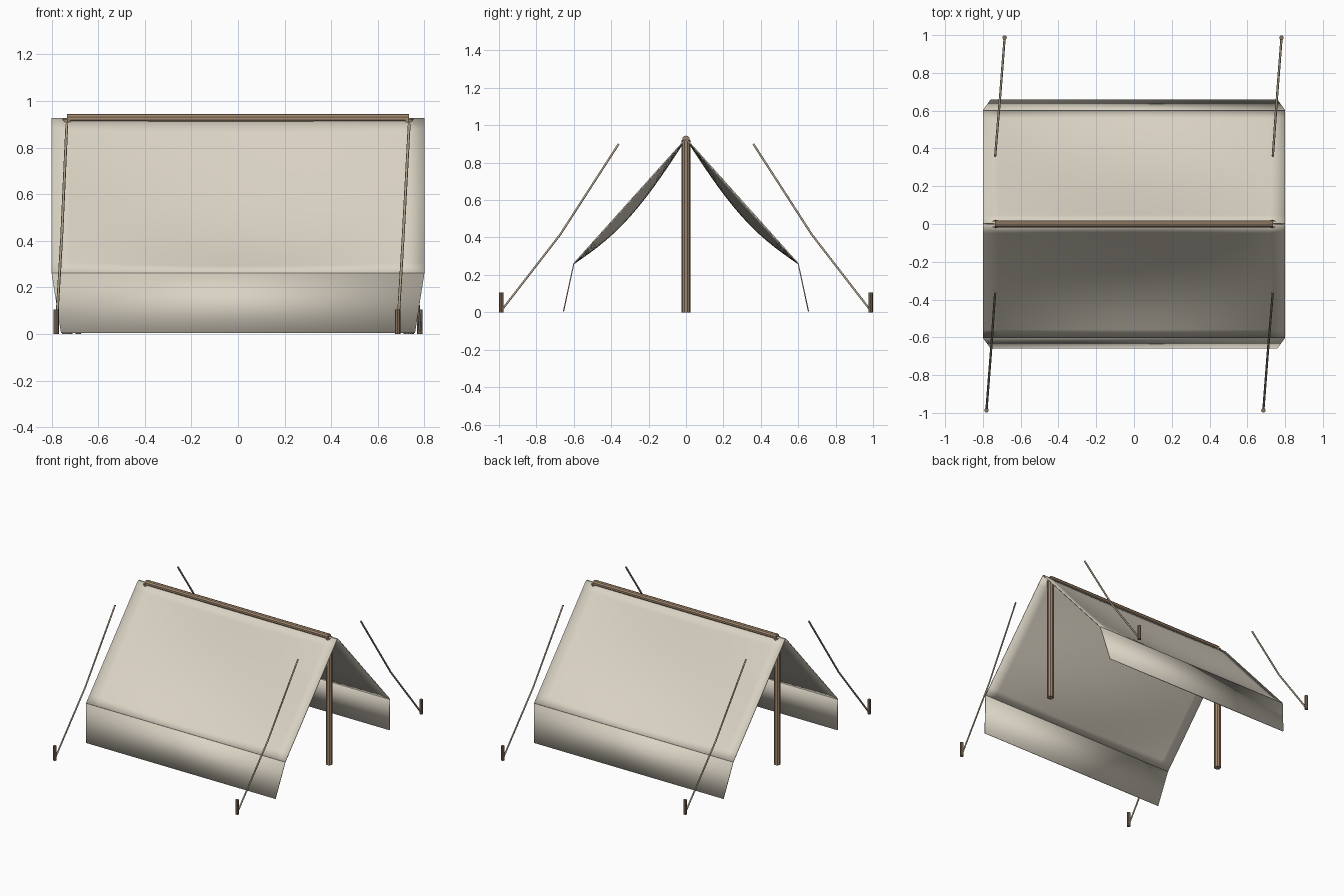
import bpy, bmesh
from math import sin, pi
from mathutils import Vector

if "Cube" in bpy.data.objects:
    bpy.data.objects.remove(bpy.data.objects["Cube"])


def material(name, rgb):
    m = bpy.data.materials.new(name)
    m.diffuse_color = (*rgb, 1)
    m.use_nodes = True
    m.node_tree.nodes["Principled BSDF"].inputs["Base Color"].default_value = m.diffuse_color
    return m


CANVAS = material("canvas", (0.70, 0.65, 0.55))
WOOD = material("wood", (0.36, 0.25, 0.16))
ROPE = material("rope", (0.42, 0.36, 0.26))
PEG = material("peg_wood", (0.24, 0.17, 0.11))


def sheet(name, top, bottom, sag, nx, ny):
    """Cloth panel between two (half_width, y, z) edges, sagging downwards."""
    bm = bmesh.new()
    rows = []
    for j in range(ny + 1):
        v = j / ny
        w, y, z = (a + (b - a) * v for a, b in zip(top, bottom))
        rows.append([bm.verts.new((w * (2 * i / nx - 1), y,
                                   z - sag * sin(pi * i / nx) * sin(pi * v)))
                     for i in range(nx + 1)])
    for a, b in zip(rows, rows[1:]):
        for i in range(nx):
            bm.faces.new((a[i], b[i], b[i + 1], a[i + 1]))
    if top[1] + bottom[1] > 0:
        bmesh.ops.reverse_faces(bm, faces=bm.faces[:])
    for f in bm.faces:
        f.smooth = True
    me = bpy.data.meshes.new(name)
    bm.to_mesh(me)
    bm.free()
    me.materials.append(CANVAS)
    ob = bpy.data.objects.new(name, me)
    bpy.context.collection.objects.link(ob)
    mod = ob.modifiers.new("thickness", 'SOLIDIFY')
    mod.thickness = 0.006
    mod.offset = 0
    bpy.context.view_layer.objects.active = ob
    ob.select_set(True)
    bpy.ops.object.shade_smooth_by_angle()
    ob.select_set(False)


def rod(name, a, b, radius, mat, sides=10):
    a, b = Vector(a), Vector(b)
    bpy.ops.mesh.primitive_cylinder_add(vertices=sides, radius=radius,
                                        depth=(b - a).length, location=(a + b) / 2)
    ob = bpy.context.object
    ob.name = name
    ob.rotation_euler = (b - a).to_track_quat('Z', 'Y').to_euler()
    ob.data.materials.append(mat)
    bpy.ops.object.shade_smooth_by_angle()
    ob.select_set(False)


def rope(name, points):
    cu = bpy.data.curves.new(name, 'CURVE')
    cu.dimensions = '3D'
    cu.bevel_depth = 0.006
    cu.bevel_resolution = 1
    cu.use_fill_caps = True
    sp = cu.splines.new('POLY')
    sp.points.add(len(points) - 1)
    for p, co in zip(sp.points, points):
        p.co = (*co, 1)
    cu.materials.append(ROPE)
    bpy.context.collection.objects.link(bpy.data.objects.new(name, cu))


# Sagging roof slopes and low side walls
for s, side in ((-1, "front"), (1, "back")):
    sheet(side + "_roof", (0.80, s * 0.003, 0.925), (0.80, s * 0.60, 0.26), 0.08, 20, 14)
    sheet(side + "_wall", (0.80, s * 0.60, 0.26), (0.76, s * 0.655, 0.004), 0, 1, 1)

# Ridge pole and two uprights
rod("ridge_pole", (-0.735, 0, 0.925), (0.735, 0, 0.925), 0.02, WOOD)
for s, side in ((-1, "left"), (1, "right")):
    rod(side + "_upright", (s * 0.733, 0, 0), (s * 0.733, 0, 0.922), 0.023, WOOD)

# Guy ropes and pegs, arranged with half-turn symmetry
for sy, row in ((-1, "front"), (1, "back")):
    for sx, side in ((-1, "left"), (1, "right")):
        foot = sx * 0.733 + sy * 0.048
        mid = sx * 0.733 + sy * 0.024
        rope(f"{row}_{side}_guy_rope", [(sx * 0.735, sy * 0.36, 0.90),
                                        (mid, sy * 0.673, 0.415),
                                        (foot, sy * 0.985, 0.012)])
        rod(f"{row}_{side}_peg", (foot, sy * 0.987, 0), (foot, sy * 0.987, 0.105),
            0.012, PEG, 8)
